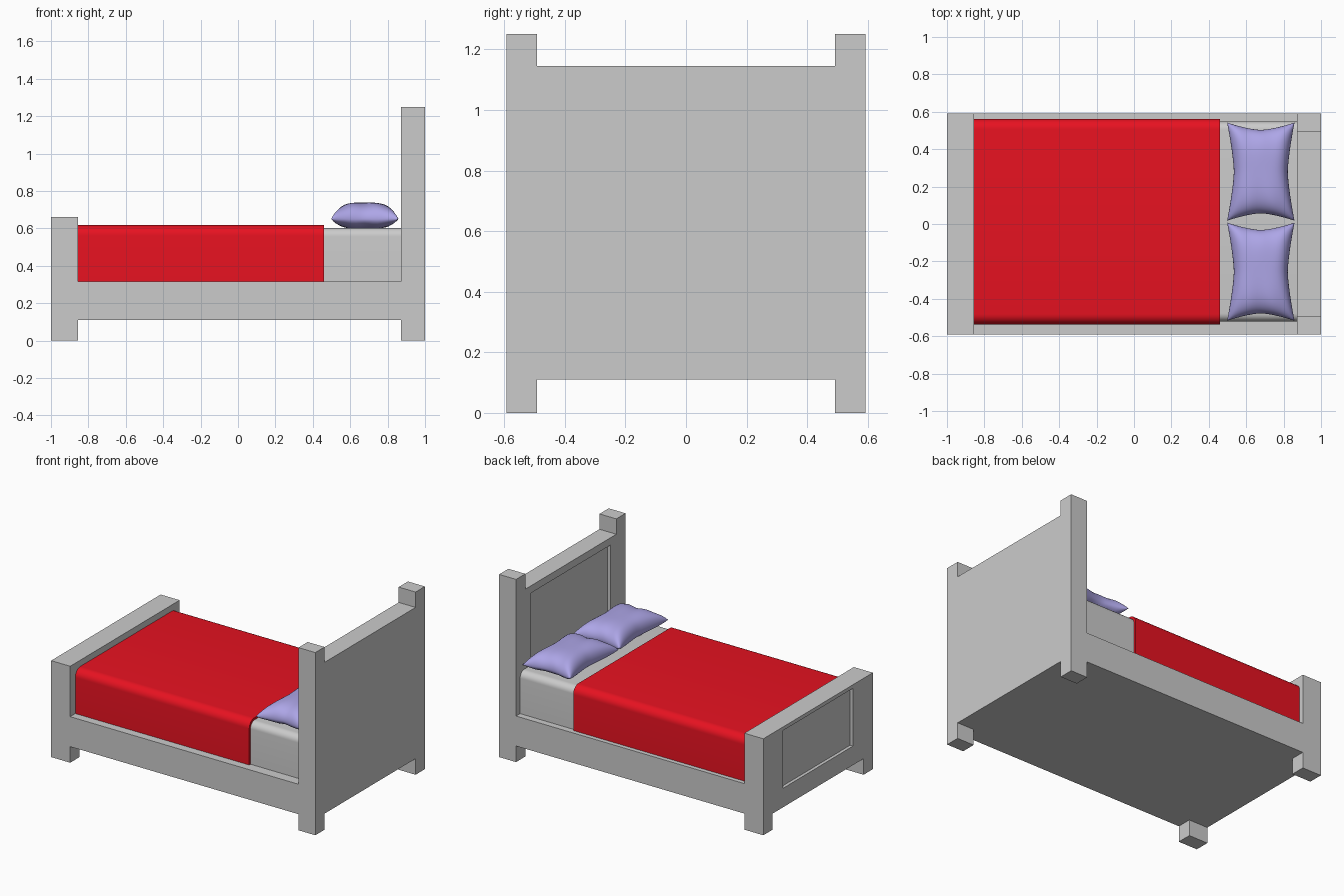
import bpy, bmesh, math

if "Cube" in bpy.data.objects:
    bpy.data.objects.remove(bpy.data.objects["Cube"])


def material(name, rgb):
    m = bpy.data.materials.new(name)
    m.diffuse_color = (*rgb, 1)
    m.use_nodes = True
    m.node_tree.nodes["Principled BSDF"].inputs["Base Color"].default_value = m.diffuse_color
    return m


def add_mesh(name, bm, mat=None):
    bmesh.ops.recalc_face_normals(bm, faces=bm.faces)
    me = bpy.data.meshes.new(name)
    bm.to_mesh(me)
    bm.free()
    ob = bpy.data.objects.new(name, me)
    bpy.context.collection.objects.link(ob)
    if mat:
        me.materials.append(mat)
    return ob


def extrude(name, pts, vec, mat=None):
    """Solid made by sweeping a closed 3D outline along vec."""
    bm = bmesh.new()
    face = bm.faces.new([bm.verts.new(p) for p in pts])
    res = bmesh.ops.extrude_face_region(bm, geom=[face], use_keep_orig=True)
    verts = [g for g in res["geom"] if isinstance(g, bmesh.types.BMVert)]
    bmesh.ops.translate(bm, verts=verts, vec=vec)
    return add_mesh(name, bm, mat)


def box(name, x0, x1, y0, y1, z0, z1):
    return extrude(name, [(x0, y0, z0), (x1, y0, z0), (x1, y1, z0), (x0, y1, z0)],
                   (0, 0, z1 - z0))


def cut(target, *bounds):
    cutter = box("cutter", *bounds)
    cutter.hide_render = True
    mod = target.modifiers.new("cut", "BOOLEAN")
    mod.operation, mod.solver, mod.object = "DIFFERENCE", "EXACT", cutter
    bpy.context.view_layer.objects.active = target
    bpy.ops.object.modifier_apply(modifier=mod.name)
    bpy.data.objects.remove(cutter)


def smooth(ob, angle=40):
    bpy.ops.object.select_all(action="DESELECT")
    ob.select_set(True)
    bpy.context.view_layer.objects.active = ob
    bpy.ops.object.shade_smooth_by_angle(angle=math.radians(angle))


red = material("red_cloth", (0.8, 0.006, 0.015))
lilac = material("lilac_cloth", (0.42, 0.38, 0.8))

# Bed frame: side silhouette swept across the width
W, FOOT, HEAD = 0.592, -0.856, 0.872
side = [(-1, 0), (FOOT, 0), (FOOT, 0.11), (HEAD, 0.11), (HEAD, 0), (1, 0),
        (1, 1.25), (HEAD, 1.25), (HEAD, 0.315), (FOOT, 0.315), (FOOT, 0.66), (-1, 0.66)]
frame = extrude("bed_frame", [(x, -W, z) for x, z in side], (0, 2 * W, 0))

# Gaps between legs, gap between headboard posts, recessed panels
IN = 0.492
cut(frame, -1.1, FOOT + 0.001, -IN, IN, -0.1, 0.11)
cut(frame, HEAD - 0.001, 1.1, -IN, IN, -0.1, 0.11)
cut(frame, 0.8, 1.1, -IN, IN, 1.145, 1.4)
cut(frame, -1.1, -0.978, -0.377, 0.377, 0.24, 0.635)
cut(frame, 0.8, 0.894, -0.43, 0.43, 0.45, 1.095)


# Mattress and blanket: rounded-top cross-sections swept along the bed
def rounded_slab(name, x0, x1, y0, y1, z0, z1, r, mat=None):
    pts = [(x0, y0, z0), (x0, y1, z0)]
    for cy, start in ((y1 - r, 0), (y0 + r, 90)):
        for i in range(9):
            a = math.radians(start + 90 * i / 8)
            pts.append((x0, cy + r * math.cos(a), z1 - r + r * math.sin(a)))
    smooth(extrude(name, pts, (x1 - x0, 0, 0), mat))


rounded_slab("mattress", FOOT - 0.01, HEAD + 0.002, -0.522, 0.548, 0.30, 0.602, 0.045)
rounded_slab("blanket", FOOT - 0.005, 0.46, -0.536, 0.562, 0.30, 0.617, 0.055, red)


# Pillows: two puffed grids joined along a pinched seam
def pillow(name, cx, cy, z):
    bm = bmesh.new()
    for half, height in ((1, 0.088), (-1, 0.052)):
        res = bmesh.ops.create_grid(bm, x_segments=24, y_segments=32, size=1)
        for v in res["verts"]:
            u, w = (math.sin(t * math.pi / 2) for t in v.co.xy)
            puff = math.sqrt(max(0, (1 - u ** 4) * (1 - w ** 4)))
            crease = 1 + 0.07 * math.sin(9 * u + 2 * w) * w * w
            x = cx + 0.18 * u * (1 - 0.20 * (1 - abs(w) ** 1.4))
            y = cy + 0.262 * w * (1 - 0.15 * (1 - abs(u) ** 1.5))
            v.co = (x, y, z + half * height * puff * crease)
    bmesh.ops.remove_doubles(bm, verts=bm.verts, dist=0.0004)
    smooth(add_mesh(name, bm, lilac), 60)


for label, y in (("back", 0.28), ("front", -0.255)):
    pillow(label + "_pillow", 0.678, y, 0.65)
